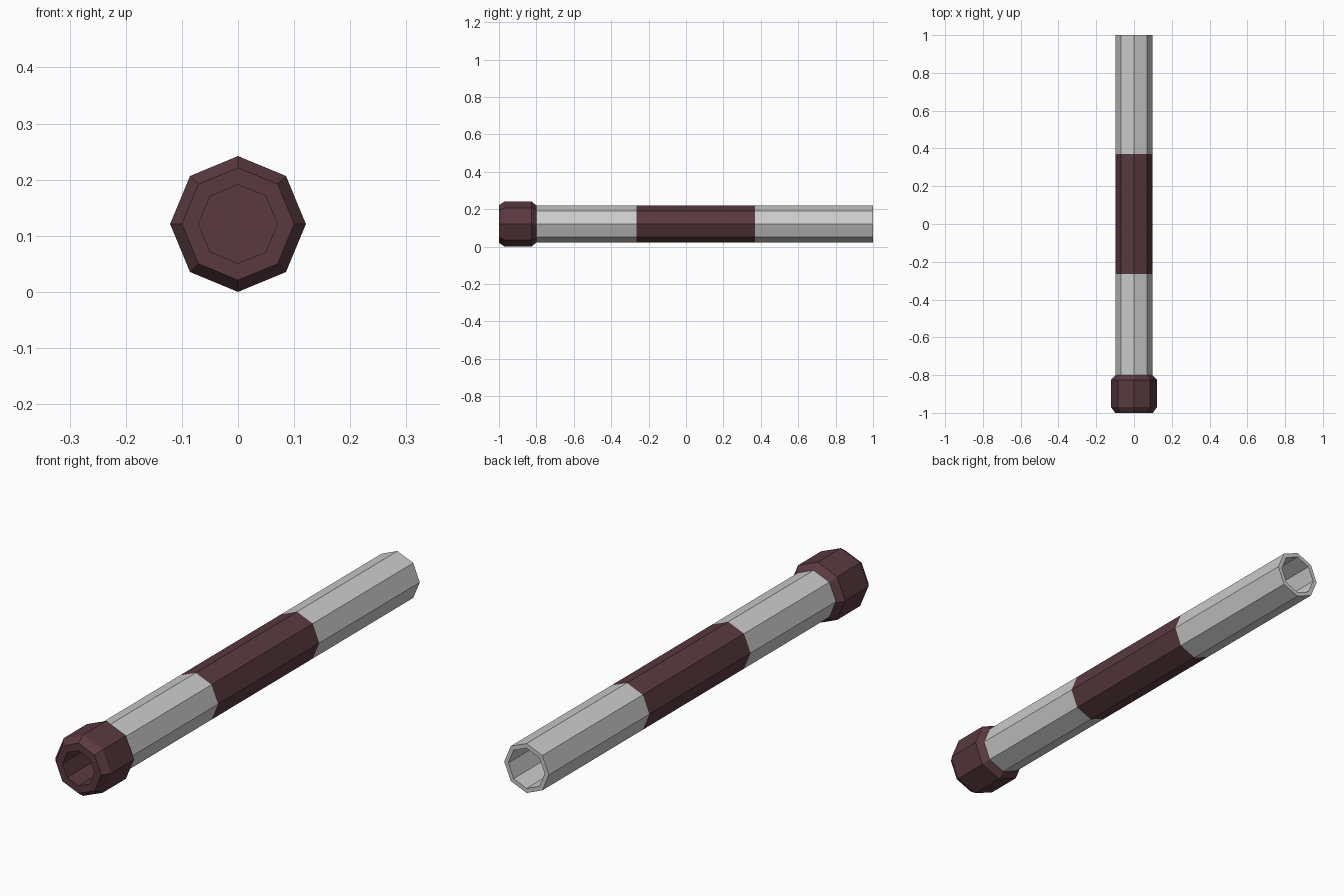
import bpy, bmesh, math

if "Cube" in bpy.data.objects:
    bpy.data.objects.remove(bpy.data.objects["Cube"])

SIDES = 8
AXIS_Z = 0.121

maroon = bpy.data.materials.new("maroon")
maroon.diffuse_color = (0.10, 0.042, 0.050, 1)
maroon.use_nodes = True
maroon.node_tree.nodes["Principled BSDF"].inputs["Base Color"].default_value = maroon.diffuse_color


def lathe_y(name, profile, mat=None, cap_end=False):
    """Turn (y, radius) points round the lengthwise axis into an octagonal part."""
    bm = bmesh.new()
    rings = []
    for y, r in profile:
        ring = []
        for i in range(SIDES):
            a = 2 * math.pi * i / SIDES
            ring.append(bm.verts.new((r * math.cos(a), y, AXIS_Z + r * math.sin(a))))
        rings.append(ring)
    for a, b in zip(rings, rings[1:]):
        for i in range(SIDES):
            j = (i + 1) % SIDES
            bm.faces.new((a[i], b[i], b[j], a[j]))
    if cap_end:
        # Floor of a recess, facing back out of the hole
        floor_y, mouth_y = profile[-1][0], profile[-2][0]
        face = bm.faces.new(rings[-1])
        face.normal_update()
        if face.normal.y * (mouth_y - floor_y) < 0:
            face.normal_flip()
    mesh = bpy.data.meshes.new(name)
    bm.to_mesh(mesh)
    bm.free()
    obj = bpy.data.objects.new(name, mesh)
    bpy.context.collection.objects.link(obj)
    if mat:
        mesh.materials.append(mat)
    # Make the outside of the first wall point away from the axis
    first = mesh.polygons[0]
    if first.normal.x * first.center.x + first.normal.z * (first.center.z - AXIS_Z) < 0:
        mesh.flip_normals()
        if cap_end:
            mesh.polygons[-1].flip()
    return obj


# Chamfered front collar with a recessed mouth
lathe_y("front_collar", [(-0.80, 0.098), (-0.825, 0.121), (-0.97, 0.121),
                         (-1.0, 0.10), (-1.0, 0.07), (-0.80, 0.07)], maroon, True)

# Handle: front tube, flush grip band, rear tube with an open end
lathe_y("front_tube", [(-0.80, 0.098), (-0.265, 0.098)])
lathe_y("grip_band", [(-0.265, 0.098), (0.37, 0.098)], maroon)
lathe_y("rear_tube", [(0.37, 0.098), (1.0, 0.098), (1.0, 0.08), (0.80, 0.08)], None, True)
